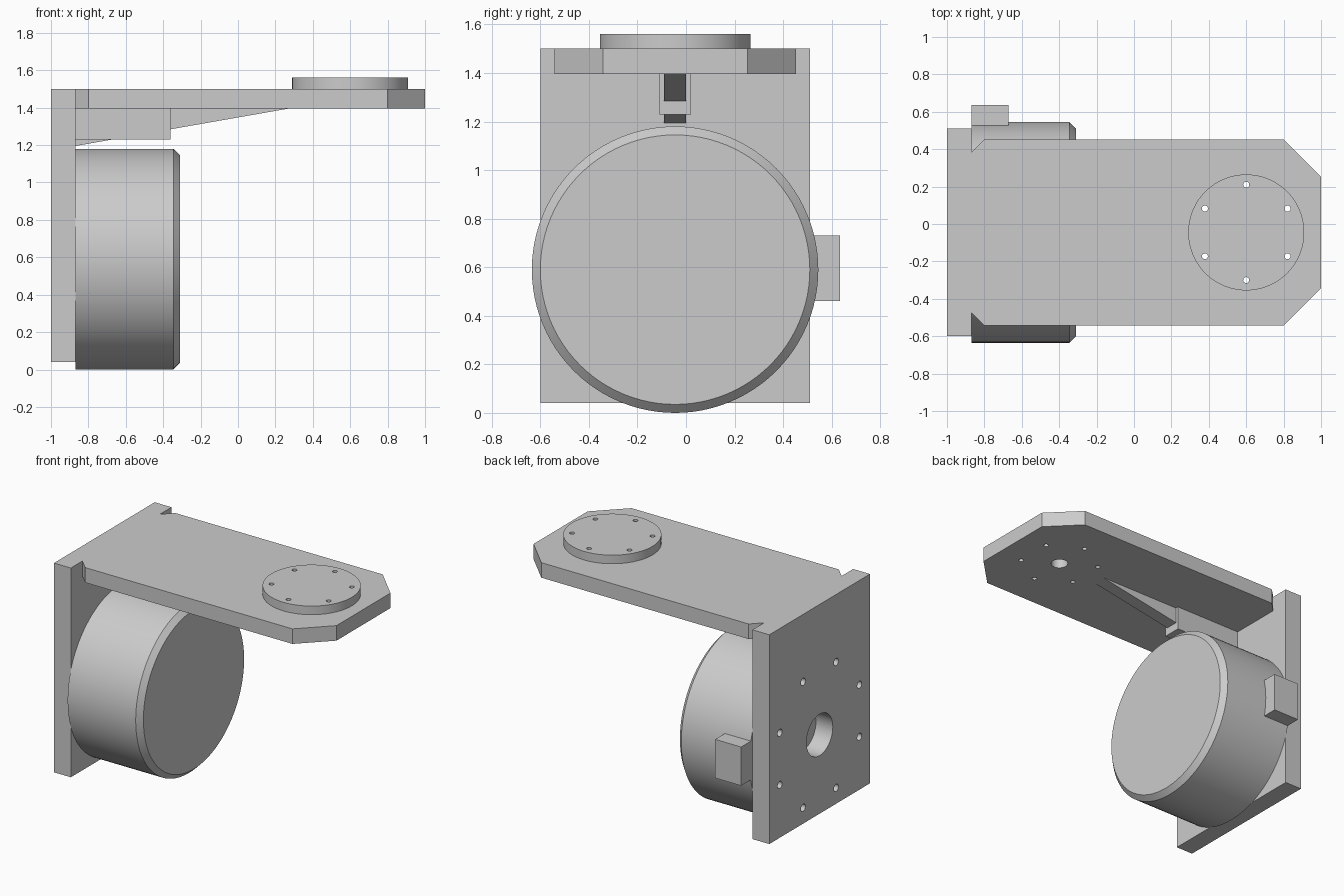
import bpy, bmesh
from math import sin, cos, pi, radians
from mathutils import Matrix, Vector

default = bpy.data.objects.get("Cube")
if default:
    bpy.data.objects.remove(default, do_unlink=True)

grey = bpy.data.materials.new("plain_grey")
grey.use_nodes = True
grey.diffuse_color = (0.6, 0.6, 0.6, 1)
grey.node_tree.nodes["Principled BSDF"].inputs["Base Color"].default_value = (0.6, 0.6, 0.6, 1)

MID_Y = -0.045                             # symmetry plane of the bracket
MOTOR = Vector((-0.87, MID_Y, 0.59))       # motor axis, at the mounting face
FLANGE = Vector((0.6, MID_Y, 1.5))         # output flange, at the arm top
ALONG_X = Matrix.Rotation(pi / 2, 4, 'Y')


def finish(name, bm):
    bmesh.ops.recalc_face_normals(bm, faces=bm.faces)
    mesh = bpy.data.meshes.new(name)
    bm.to_mesh(mesh)
    bm.free()
    mesh.materials.append(grey)
    obj = bpy.data.objects.new(name, mesh)
    bpy.context.collection.objects.link(obj)
    return obj


def activate(obj):
    bpy.ops.object.select_all(action='DESELECT')
    obj.select_set(True)
    bpy.context.view_layer.objects.active = obj


def smooth(obj):
    activate(obj)
    bpy.ops.object.shade_smooth_by_angle(angle=radians(30))


def box(name, low, high):
    low, high = Vector(low), Vector(high)
    bm = bmesh.new()
    bmesh.ops.create_cube(bm, size=1, matrix=Matrix.Translation((low + high) / 2)
                          @ Matrix.Diagonal((*(high - low), 1)))
    return finish(name, bm)


def prism(name, points, offset):
    """Extrude a flat outline along the offset vector."""
    bm = bmesh.new()
    face = bm.faces.new([bm.verts.new(p) for p in points])
    out = bmesh.ops.extrude_face_region(bm, geom=[face], use_keep_orig=True)
    moved = [g for g in out["geom"] if isinstance(g, bmesh.types.BMVert)]
    bmesh.ops.translate(bm, verts=moved, vec=offset)
    return finish(name, bm)


def add_cylinder(bm, centre, radius, depth, turn=Matrix(), sides=32):
    bmesh.ops.create_cone(bm, cap_ends=True, segments=sides, radius1=radius, radius2=radius,
                          depth=depth, matrix=Matrix.Translation(centre) @ turn)


def drill(obj, holes, turn=Matrix()):
    """Cut a list of (centre, radius) holes through a part."""
    bm = bmesh.new()
    for centre, radius in holes:
        add_cylinder(bm, centre, radius, 0.5, turn)
    cutter = finish("hole_cutter", bm)
    cutter.hide_render = True
    activate(obj)
    mod = obj.modifiers.new("holes", 'BOOLEAN')
    mod.operation = 'DIFFERENCE'
    mod.solver = 'EXACT'
    mod.object = cutter
    bpy.ops.object.modifier_apply(modifier=mod.name)
    bpy.data.objects.remove(cutter, do_unlink=True)
    smooth(obj)


# Upright mounting plate with a centre bore and eight bolt holes
plate = box("mounting_plate", (-1, -0.6, 0.04), (-0.87, 0.51, 1.5))
ring = [2 * pi * (i + 0.5) / 8 for i in range(8)]
bolts = [(MOTOR + Vector((0, cos(a), sin(a))) * 0.475, 0.025) for a in ring]
drill(plate, bolts + [(MOTOR, 0.145)], ALONG_X)

# Horizontal arm with clipped corners
half = 0.4975
side = [(-0.87, half - 0.07), (-0.8, half), (0.8, half), (1, half - 0.2)]
outline = side + [(x, -y) for x, y in reversed(side)]
arm = prism("arm_plate", [(x, MID_Y + y, 1.395) for x, y in outline], (0, 0, 0.105))
ring = [pi / 6 + i * pi / 3 for i in range(6)]
screws = [(FLANGE + Vector((cos(a), sin(a), 0)) * 0.255, 0.016) for a in ring]
drill(arm, screws + [(FLANGE, 0.055)])

# Round output flange on the arm
bm = bmesh.new()
add_cylinder(bm, FLANGE + Vector((0, 0, 0.03)), 0.31, 0.06, sides=96)
flange = finish("output_flange", bm)
drill(flange, screws)

# Motor drum with a chamfered outer rim
bm = bmesh.new()
add_cylinder(bm, MOTOR + Vector((0.28, 0, 0)), 0.59, 0.56, ALONG_X, sides=96)
rim = [e for e in bm.edges if all(v.co.x > -0.4 for v in e.verts)]
bmesh.ops.bevel(bm, geom=rim, offset=0.035, segments=1, affect='EDGES')
smooth(finish("motor_drum", bm))

# Cable connector on the side of the motor
box("cable_connector", (-0.87, 0.45, 0.46), (-0.67, 0.635, 0.73))

# Support block and tapered rib under the arm
box("support_block", (-0.87, MID_Y - 0.065, 1.23), (-0.36, MID_Y + 0.065, 1.395))
prism("tapered_rib", [(x, MID_Y - 0.045, z) for x, z in
                      [(-0.87, 1.395), (-0.87, 1.195), (0.27, 1.395)]], (0, 0.09, 0))
